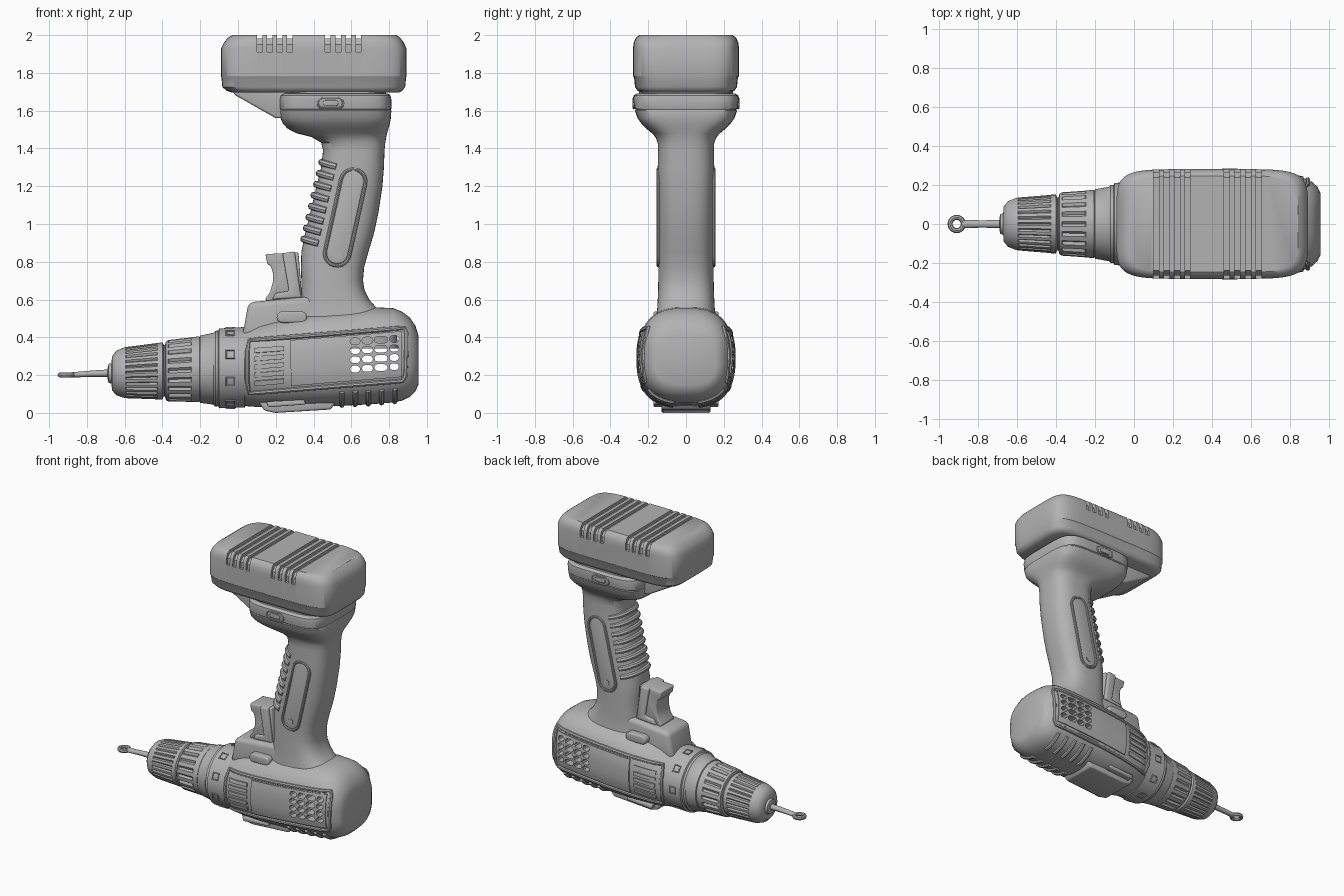
import bpy, bmesh, math
from mathutils import Vector

if "Cube" in bpy.data.objects:
    bpy.data.objects.remove(bpy.data.objects["Cube"], do_unlink=True)

grey = bpy.data.materials.new("plain grey")
grey.use_nodes = True
grey.diffuse_color = (0.45, 0.45, 0.45, 1)
grey.node_tree.nodes["Principled BSDF"].inputs["Base Color"].default_value = (0.45, 0.45, 0.45, 1)
parts = []


def bake(ob):
    """Apply all modifiers of an object."""
    dg = bpy.context.evaluated_depsgraph_get()
    me = bpy.data.meshes.new_from_object(ob.evaluated_get(dg))
    ob.modifiers.clear()
    ob.data = me


def add(name, bm, mirror=False, bevel=0, solid=0):
    bmesh.ops.recalc_face_normals(bm, faces=bm.faces)
    me = bpy.data.meshes.new(name)
    bm.to_mesh(me)
    bm.free()
    me.materials.append(grey)
    ob = bpy.data.objects.new(name, me)
    bpy.context.collection.objects.link(ob)
    if solid:
        ob.modifiers.new("Solid", 'SOLIDIFY').thickness = solid
        ob.modifiers["Solid"].offset = 0
    if bevel:
        b = ob.modifiers.new("Bevel", 'BEVEL')
        b.width, b.segments, b.angle_limit = bevel, 3, math.radians(35)
    if mirror:
        ob.modifiers.new("Mirror", 'MIRROR').use_axis = (False, True, False)
    if solid or bevel or mirror:
        bake(ob)
    parts.append(ob)
    return ob


def cut(ob, cutters):
    for c in cutters:
        m = ob.modifiers.new("Cut", 'BOOLEAN')
        m.operation, m.solver, m.object = 'DIFFERENCE', 'EXACT', c
    bake(ob)


def drop(obs):
    for o in obs:
        parts.remove(o)
        bpy.data.objects.remove(o, do_unlink=True)


def spow(v, p):
    return math.copysign(abs(v) ** (2 / p), v)


def skin_rings(name, rings):
    """Bridge closed rings of points and cap both ends."""
    bm = bmesh.new()
    vs = [[bm.verts.new(p) for p in r] for r in rings]
    n = len(vs[0])
    for a, b in zip(vs, vs[1:]):
        for i in range(n):
            j = (i + 1) % n
            bm.faces.new((a[i], a[j], b[j], b[i]))
    bm.faces.new(vs[0])
    bm.faces.new(vs[-1])
    return add(name, bm)


def loft(name, stations, axis, n=48):
    """Rounded sections (position, low, high, half width, squareness) along z or x."""
    rings = []
    for s, lo, hi, hy, p in stations:
        c, h = (lo + hi) / 2, (hi - lo) / 2
        ring = []
        for i in range(n):
            t = 2 * math.pi * (i + 0.5) / n
            u, y = c + h * spow(math.sin(t), p), hy * spow(math.cos(t), p)
            ring.append((u, y, s) if axis == 'z' else (s, y, u))
        rings.append(ring)
    return skin_rings(name, rings)


def axis_z(x):
    return 0.24 + 0.045 * x


def turn(name, profile, ribs=16):
    """Turned part on the tool axis: (x, radius, rib groove depth)."""
    n = ribs * 4
    return skin_rings(name, [[(x, (r - d * (i % 4 == 0)) * math.cos(2 * math.pi * i / n),
                               axis_z(x) + (r - d * (i % 4 == 0)) * math.sin(2 * math.pi * i / n))
                              for i in range(n)] for x, r, d in profile])


def prism(name, pts, a, b, axis='y', **kw):
    """Extrude an outline: xz points along y, or yz points along x."""
    bm = bmesh.new()
    at = (lambda p, d: (p[0], d, p[1])) if axis == 'y' else (lambda p, d: (d, p[0], p[1]))
    f = bm.faces.new([bm.verts.new(at(p, a)) for p in pts])
    g = bmesh.ops.extrude_face_region(bm, geom=[f])["geom"]
    move = (0, b - a, 0) if axis == 'y' else (b - a, 0, 0)
    bmesh.ops.translate(bm, vec=move, verts=[v for v in g if isinstance(v, bmesh.types.BMVert)])
    return add(name, bm, **kw)


def tube(name, pts, r, cyclic=False):
    cu = bpy.data.curves.new(name, 'CURVE')
    cu.dimensions, cu.bevel_depth, cu.bevel_resolution, cu.use_fill_caps = '3D', r, 2, True
    sp = cu.splines.new('POLY')
    sp.points.add(len(pts) - 1)
    for q, p in zip(sp.points, pts):
        q.co = (*p, 1)
    sp.use_cyclic_u = cyclic
    tmp = bpy.data.objects.new("tmp", cu)
    bpy.context.collection.objects.link(tmp)
    me = bpy.data.meshes.new_from_object(tmp.evaluated_get(bpy.context.evaluated_depsgraph_get()))
    bpy.data.objects.remove(tmp, do_unlink=True)
    bm = bmesh.new()
    bm.from_mesh(me)
    return add(name, bm)


def stadium(a, b, r, n=10):
    """Pill outline between two xz points."""
    a, b = Vector(a), Vector(b)
    t0 = math.atan2(b.y - a.y, b.x - a.x)
    return [((b if k == 0 else a).x + r * math.cos(t0 - math.pi / 2 + math.pi * (k + i / n)),
             (b if k == 0 else a).y + r * math.sin(t0 - math.pi / 2 + math.pi * (k + i / n)))
            for k in (0, 1) for i in range(n + 1)]


# Motor housing
BODY = [(0.0, .04, .44, .20, 2), (.05, .035, .455, .215, 2.2), (.12, .03, .48, .235, 2.4),
        (.3, .03, .52, .25, 2.6), (.5, .035, .545, .255, 2.6), (.7, .045, .56, .25, 2.6),
        (.82, .055, .555, .245, 2.6), (.87, .065, .535, .235, 2.6), (.91, .085, .505, .217, 2.7),
        (.94, .115, .46, .19, 2.8), (.955, .15, .41, .16, 3)]
housing = loft("motor_housing", BODY, 'x', 64)


def section(x):
    for a, b in zip(BODY, BODY[1:]):
        if x <= b[0]:
            t = (x - a[0]) / (b[0] - a[0])
            return [u + (v - u) * t for u, v in zip(a, b)]


def body_point(x, z, lift):
    _, lo, hi, hy, p = section(x)
    k = min(abs((z - (lo + hi) / 2) / ((hi - lo) / 2)), 1)
    return (x, hy * (1 - k ** p) ** (1 / p) + lift, z)


def slope(x, v):
    return v + 0.08 * (x - 0.07)


def patch(name, x0, x1, v0, v1, lift, nx=14, nz=8):
    """Raised plate that follows both flanks of the housing."""
    bm = bmesh.new()
    g = [[bm.verts.new(body_point(x, slope(x, v0 + (v1 - v0) * j / nz), lift - 0.015))
          for j in range(nz + 1)] for x in [x0 + (x1 - x0) * i / nx for i in range(nx + 1)]]
    for i in range(nx):
        for j in range(nz):
            bm.faces.new((g[i][j], g[i + 1][j], g[i + 1][j + 1], g[i][j + 1]))
    return add(name, bm, mirror=True, solid=0.03)


side_plate = patch("side_plate", .28, .865, .13, .365, .008)
for k in range(5):
    patch("louver_bar", .09, .245, .145 + k * .042, .170 + k * .042, .008, 4, 2)

# Vent holes bored through housing and plates
holes = []
for x, w in ((.62, .05), (.685, .055), (.757, .066), (.827, .046)):
    for z in (.238, .287, .336, .385):
        zc = z + .06 * (x - .72)
        holes.append(prism("vent_cutter", stadium((x - w / 2 + .016, zc), (x + w / 2 - .016, zc), .018, 4), -.4, .4))
cut(housing, holes)
cut(side_plate, holes)
drop(holes)

# Frame beads on the flanks and cooling ribs underneath
loop = ([(.06 + .82 * i / 20, .385) for i in range(21)] + [(.89, .36), (.89, .25), (.885, .13)]
        + [(.87 - .81 * i / 20, .105) for i in range(21)] + [(.05, .16), (.05, .25), (.05, .33)])
for s in (1, -1):
    pts = [body_point(x, slope(x, v), 0) for x, v in loop]
    tube("side_frame", [(x, s * y, z) for x, y, z in pts], .013, True)
    for k in range(5):
        x = .55 + k * .07
        _, lo, hi, hy, p = section(x)
        arc = [math.radians(-80 + 5 * i) for i in range(9)]
        tube("cooling_rib", [(x, s * hy * spow(math.cos(t), p), (lo + hi) / 2 + (hi - lo) / 2 * spow(math.sin(t), p))
                             for t in arc], .014)
prism("lower_strip", [(.1, .07), (.14, .012), (.2, .0), (.49, .018), (.53, .07)], -.13, .13, bevel=.012)
prism("lower_strip_ridge", [(.16, .03), (.36, .045), (.35, .07), (.15, .06)], .1, .172, mirror=True, bevel=.008)

# Chuck, torque ring and gear collar
turn("chuck", [(-.69, .03, 0), (-.685, .05, 0), (-.67, .055, 0), (-.667, .09, 0), (-.645, .117, 0), (-.61, .131, 0),
               (-.595, .135, 0), (-.59, .136, .009), (-.43, .149, .009), (-.425, .15, 0), (-.40, .15, 0),
               (-.393, .136, 0), (-.37, .136, 0)], 28)
turn("torque_ring", [(-.388, .13, 0), (-.382, .155, 0), (-.37, .162, 0), (-.365, .163, .012), (-.25, .171, .012),
                     (-.245, .172, 0), (-.205, .174, 0), (-.2, .15, 0)], 20)
turn("gear_collar", [(-.21, .15, 0), (-.2, .178, 0), (-.13, .19, 0), (-.12, .2, 0), (-.105, .2, 0), (-.1, .211, 0),
                     (.035, .213, 0), (.042, .205, 0), (.06, .2, 0)])
for k in range(9):
    t = math.radians(40 * k)
    o = Vector((-.04, .212 * math.cos(t), axis_z(-.04) + .212 * math.sin(t)))
    e = Vector((0, -math.sin(t), math.cos(t)))
    tube("collar_window", [o + Vector((a * .022, 0, 0)) + e * b * .022
                           for a, b in ((-1, -1), (1, -1), (1, 1), (-1, 1))], .005, True)

# Driver bit with eyelet
loft("bit_shaft", [(-.88, .187, .215, .022, 2), (-.78, .190, .224, .019, 2), (-.66, .19, .232, .022, 2)], 'x', 16)
bm = bmesh.new()
ring = [(.034 + .013 * math.cos(a), .014 * math.sin(a)) for a in [math.pi * i / 4 for i in range(8)]]
vs = [[bm.verts.new((-.908 + r * math.cos(t), r * math.sin(t), .201 + z)) for r, z in ring]
      for t in [math.pi * i / 12 for i in range(24)]]
for i in range(24):
    for j in range(8):
        bm.faces.new((vs[i][j], vs[(i + 1) % 24][j], vs[(i + 1) % 24][(j + 1) % 8], vs[i][(j + 1) % 8]))
add("bit_eyelet", bm)

# Handle flaring into the battery foot
HANDLE = [(.34, .26, .85, .17, 2.6), (.46, .29, .835, .165, 2.6), (.51, .30, .79, .158, 2.6), (.56, .32, .73, .152, 2.7),
          (.6, .33, .695, .15, 2.8), (.65, .335, .67, .148, 2.8), (.7, .335, .662, .147, 2.8), (.77, .333, .668, .146, 2.8),
          (.85, .335, .69, .146, 2.8), (.95, .355, .72, .147, 2.8), (1.05, .38, .742, .148, 2.8),
          (1.2, .415, .765, .15, 2.8), (1.3, .44, .773, .15, 2.8), (1.39, .45, .776, .148, 2.8),
          (1.43, .44, .78, .15, 2.9), (1.46, .39, .785, .162, 3), (1.48, .31, .79, .18, 3.4), (1.505, .262, .797, .21, 4),
          (1.53, .238, .804, .235, 4.5), (1.56, .225, .81, .257, 5), (1.6, .22, .812, .27, 5), (1.605, .222, .81, .266, 5),
          (1.61, .22, .812, .272, 5), (1.66, .22, .812, .28, 5), (1.68, .224, .808, .277, 5), (1.69, .24, .795, .262, 5)]
loft("handle", HANDLE, 'z')

# Finger ridges round the front of the grip
for k in range(8):
    z = .90 + k * .058
    x0 = .345 + (z - .9) * .235
    arc = [math.radians(-75 + 12.5 * i) for i in range(13)]
    tube("finger_ridge", [(x0 + .125 - .122 * spow(math.cos(t), 2.6), .137 * spow(math.sin(t), 2.6),
                           z + .02 - .03 * (1 - math.cos(t))) for t in arc], .019)

# Inlaid grip pad on each side
prism("grip_pad", stadium((.525, .845), (.61, 1.225), .056), .12, .152, mirror=True, bevel=.006)
for s in (1, -1):
    tube("grip_pad_rim", [(x, s * .147, z) for x, z in stadium((.525, .845), (.61, 1.225), .066)], .009, True)
prism("pad_screw", stadium((.527, .84), (.528, .84), .02), .14, .157, mirror=True)

# Trigger, trigger base and direction switch
prism("trigger_base", [(.02, .40), (.035, .47), (.055, .585), (.33, .612), (.45, .62), (.45, .4)], -.125, .125, bevel=.03)
prism("trigger", [(.145, .84), (.32, .85), (.34, .6), (.15, .59), (.145, .605), (.17, .64), (.184, .69), (.185, .74),
                  (.175, .775), (.155, .79)], -.075, .075, bevel=.012)
prism("trigger_cheek", [(.235, .845), (.30, .855), (.335, .61), (.18, .60), (.20, .635), (.27, .645)], -.095, .095, bevel=.01)
prism("direction_switch", stadium((.235, .507), (.335, .507), .03), .08, .172, mirror=True, bevel=.01)

# Foot latch and mode switch
prism("latch_wedge", [(-.03, 1.71), (-.02, 1.685), (.2, 1.56), (.26, 1.56), (.26, 1.71)], -.15, .15, bevel=.012)
prism("mode_switch", stadium((.465, 1.64), (.515, 1.64), .016), .25, .284, mirror=True, bevel=.004)
for s in (1, -1):
    tube("mode_switch_rim", [(x, s * .276, z) for x, z in stadium((.45, 1.64), (.53, 1.64), .027)], .006, True)

# Battery pack with U-shaped grooves over the top
loft("battery_neck", [(1.67, .25, .785, .25, 5), (1.74, .25, .785, .25, 5)], 'z')
battery = loft("battery_pack", [
    (1.695, -.03, .85, .235, 6), (1.705, -.06, .87, .257, 6), (1.725, -.083, .885, .27, 6), (1.775, -.088, .89, .275, 6),
    (1.782, -.09, .892, .281, 6), (1.93, -.09, .892, .281, 6), (1.96, -.075, .878, .277, 6),
    (1.985, -.055, .86, .267, 6), (2.0, -.03, .84, .247, 6)], 'z', 80)
half = [(.35, 1.91), (.263, 1.91), (.263, 1.95), (.238, 1.982)]
outline = half + [(-y, z) for y, z in reversed(half)] + [(-.35, 2.05), (.35, 2.05)]
grooves = [prism("groove_cutter", outline, x - .014, x + .014, 'x')
           for x in (.115, .168, .221, .274, .475, .53, .585, .638)]
cut(battery, grooves)
drop(grooves)

# Smooth shading with crisp edges
bpy.ops.object.select_all(action='DESELECT')
for o in parts:
    o.select_set(True)
bpy.context.view_layer.objects.active = parts[0]
bpy.ops.object.shade_smooth_by_angle(angle=math.radians(35))
